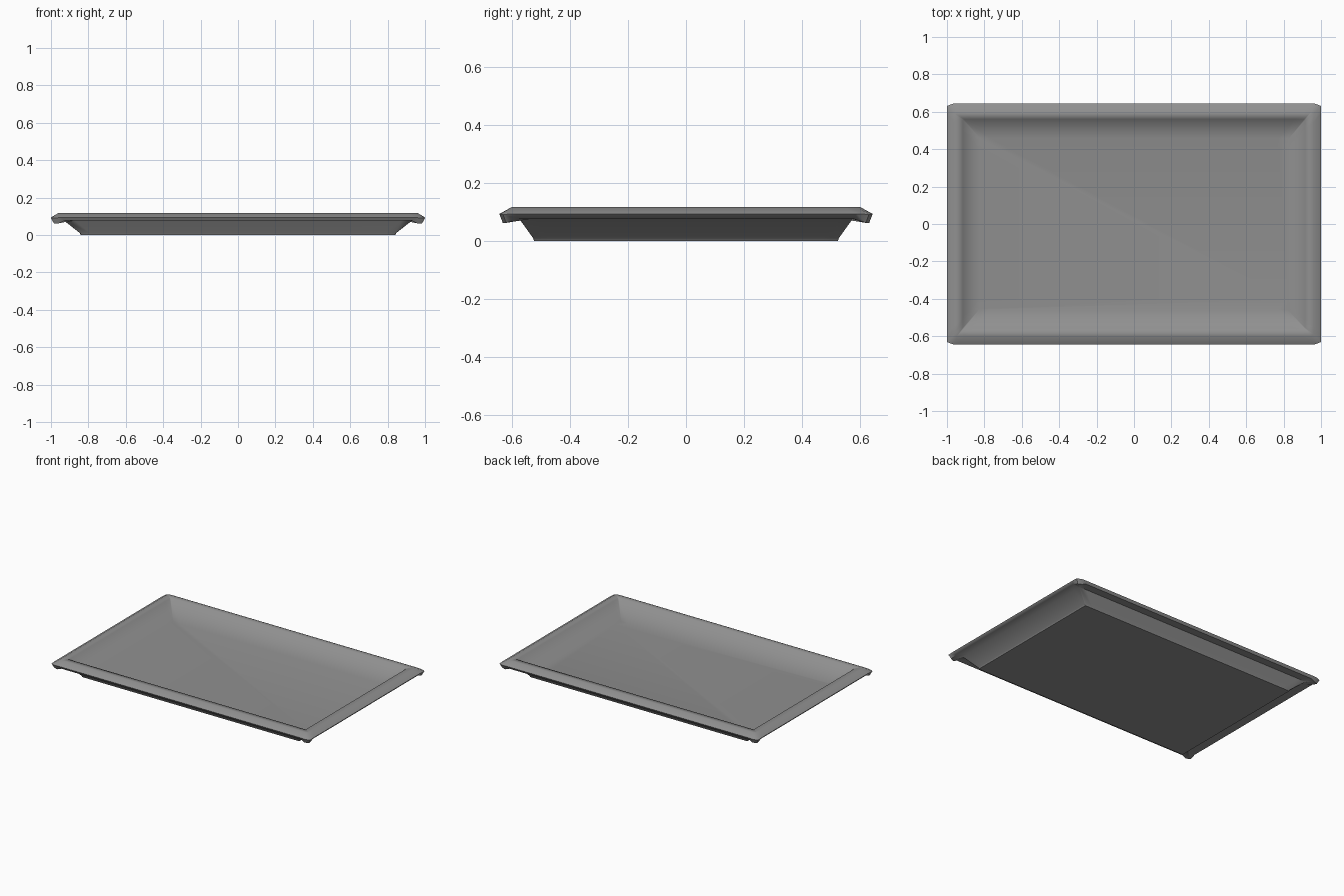
import bpy, bmesh

if "Cube" in bpy.data.objects:
    bpy.data.objects.remove(bpy.data.objects["Cube"])

# Tray cross-section, from inner floor over the rim to the underside:
# half width, half depth, height, corner cut in x and y, corner height
PROFILE = [
    (0.825, 0.458, 0.015, 0.004, 0.004, 0.015),   # inner floor edge
    (0.915, 0.56, 0.116, 0.005, 0.005, 0.116),    # inner rim edge
    (0.96, 0.60, 0.118, 0.012, 0.010, 0.118),     # rim top
    (1.00, 0.643, 0.094, 0.032, 0.012, 0.092),    # widest edge
    (0.985, 0.632, 0.077, 0.028, 0.012, 0.063),   # lip bottom, drooping corners
    (0.93, 0.575, 0.079, 0.005, 0.005, 0.077),    # lip meets outer wall
    (0.845, 0.527, 0.010, 0.004, 0.004, 0.010),   # foot of outer wall
    (0.84, 0.524, 0.0, 0.004, 0.004, 0.0),        # base edge
]
CORNER = 0.055   # length of the drooping corner pieces


def ring(bm, x, y, z, cx, cy, zc):
    """Rectangle with cut corners; each corner has four points."""
    verts = []
    for sx, sy in ((1, 1), (-1, 1), (-1, -1), (1, -1)):
        pts = [(x, y - CORNER, z), (x, y - cy, zc),
               (x - cx, y, zc), (x - CORNER, y, z)]
        if sx * sy < 0:
            pts.reverse()
        verts += [bm.verts.new((sx * px, sy * py, pz)) for px, py, pz in pts]
    return verts


# Serving tray: lofted rings, closed by floor and base
bm = bmesh.new()
rings = [ring(bm, *p) for p in PROFILE]
for a, b in zip(rings, rings[1:]):
    for i in range(len(a)):
        j = (i + 1) % len(a)
        bm.faces.new((a[i], b[i], b[j], a[j]))
bm.faces.new(rings[0])
bm.faces.new(rings[-1][::-1])
bmesh.ops.recalc_face_normals(bm, faces=bm.faces)

mesh = bpy.data.meshes.new("tray")
bm.to_mesh(mesh)
bm.free()
tray = bpy.data.objects.new("tray", mesh)
bpy.context.collection.objects.link(tray)

# Dark grey finish
finish = bpy.data.materials.new("dark_grey")
finish.diffuse_color = (0.28, 0.28, 0.28, 1)
finish.use_nodes = True
finish.node_tree.nodes["Principled BSDF"].inputs["Base Color"].default_value = finish.diffuse_color
mesh.materials.append(finish)

# Soft rim, flat floor and base
bpy.context.view_layer.objects.active = tray
tray.select_set(True)
bpy.ops.object.shade_smooth_by_angle(angle=0.9)
weighted = tray.modifiers.new("weighted_normals", 'WEIGHTED_NORMAL')
weighted.keep_sharp = True
